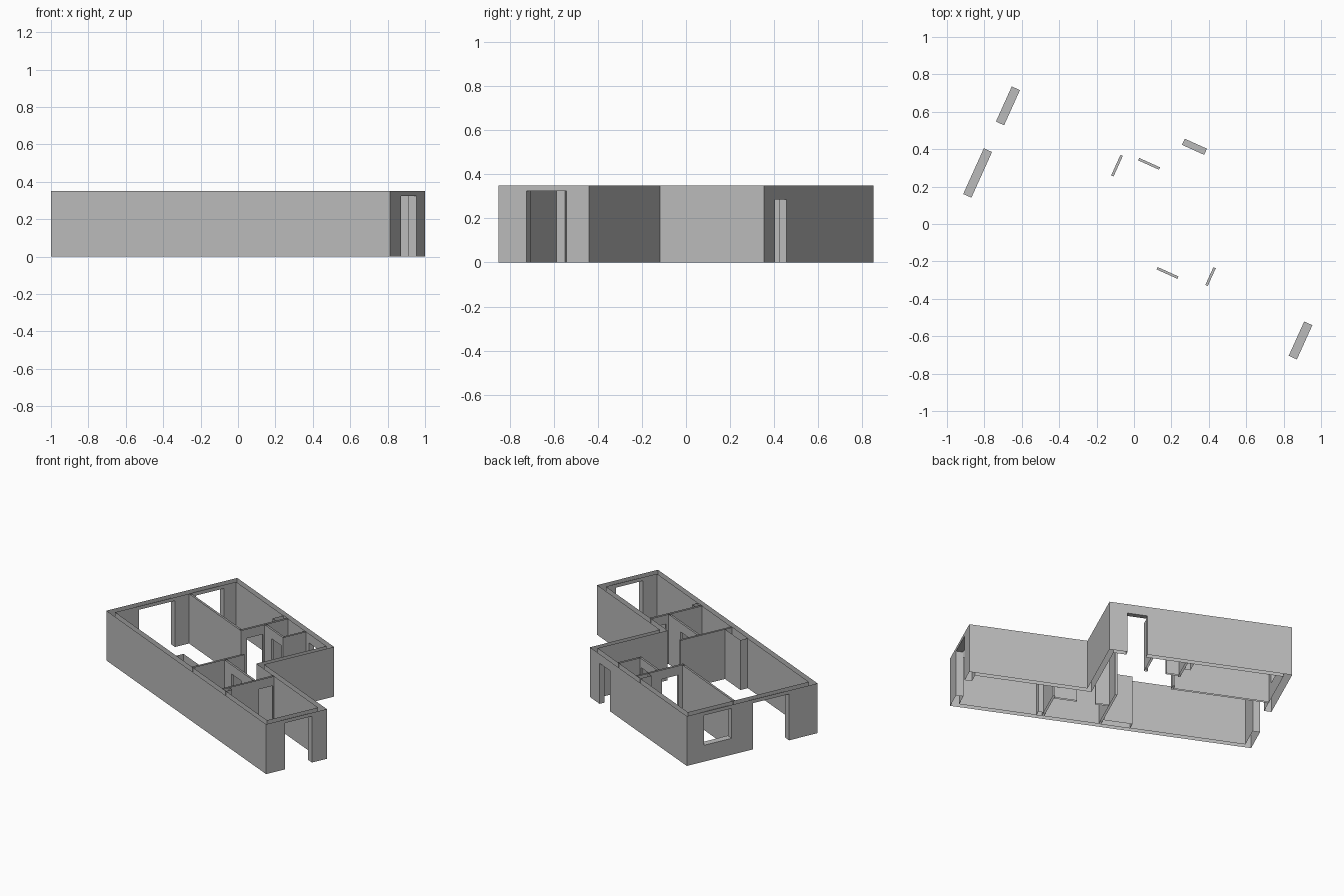
import bpy, bmesh, math
from mathutils import Matrix

cube = bpy.data.objects.get("Cube")
if cube:
    bpy.data.objects.remove(cube, do_unlink=True)

H = 0.35          # wall height
DOOR = 0.285      # inner door head
HEAD = 0.325      # window and gate head
LONG, WIDE = 1.99, 0.968
STEP_U, STEP_V = 1.208, 0.45
END, SIDE, THIN = 0.048, 0.036, 0.007   # end wall, side wall, half partition

# Plan is drawn square (u along, v across), then turned into place
PLACE = Matrix.Translation((-1, -0.032, 0)) @ Matrix.Rotation(math.radians(-24.3), 4, 'Z')

grey = bpy.data.materials.new("plaster_grey")
grey.use_nodes = True
grey.diffuse_color = (0.5, 0.5, 0.5, 1)
grey.node_tree.nodes["Principled BSDF"].inputs["Base Color"].default_value = (0.5, 0.5, 0.5, 1)


def prism(name, outline, z0=0.0, z1=H):
    """Closed solid raised from a plan outline."""
    bm = bmesh.new()
    base = bm.faces.new([bm.verts.new((u, v, z0)) for u, v in outline])
    top = bmesh.ops.extrude_face_region(bm, geom=[base])["geom"]
    verts = [g for g in top if isinstance(g, bmesh.types.BMVert)]
    bmesh.ops.translate(bm, verts=verts, vec=(0, 0, z1 - z0))
    bmesh.ops.recalc_face_normals(bm, faces=bm.faces)
    mesh = bpy.data.meshes.new(name)
    bm.to_mesh(mesh)
    bm.free()
    mesh.materials.append(grey)
    obj = bpy.data.objects.new(name, mesh)
    bpy.context.collection.objects.link(obj)
    return obj


def box(name, u0, u1, v0, v1, z0=0.0, z1=H):
    return prism(name, [(u0, v0), (u1, v0), (u1, v1), (u0, v1)], z0, z1)


def cut(obj, cutter):
    """Subtract the cutter from the solid and discard it."""
    cutter.hide_render = True
    mod = obj.modifiers.new("opening", 'BOOLEAN')
    mod.operation = 'DIFFERENCE'
    mod.solver = 'EXACT'
    mod.object = cutter
    bpy.context.view_layer.update()
    deps = bpy.context.evaluated_depsgraph_get()
    mesh = bpy.data.meshes.new_from_object(obj.evaluated_get(deps))
    obj.modifiers.clear()
    obj.data = mesh
    bpy.data.objects.remove(cutter, do_unlink=True)


def finish(obj):
    """Leave the wall open at top and bottom, then turn it into place."""
    bm = bmesh.new()
    bm.from_mesh(obj.data)
    caps = [f for f in bm.faces if abs(f.normal.z) > 0.9
            and all(v.co.z < 0.001 or v.co.z > H - 0.001 for v in f.verts)]
    bmesh.ops.delete(bm, geom=caps, context='FACES')
    bm.to_mesh(obj.data)
    bm.free()
    obj.matrix_world = PLACE


# Outer walls: stepped shell
outer = prism("outer_walls", [(0, 0), (LONG, 0), (LONG, STEP_V), (STEP_U, STEP_V),
                              (STEP_U, WIDE), (0, WIDE)])
cut(outer, prism("rooms", [(END, SIDE), (LONG - END, SIDE), (LONG - END, STEP_V - SIDE),
                           (STEP_U - SIDE, STEP_V - SIDE), (STEP_U - SIDE, WIDE - SIDE),
                           (END, WIDE - SIDE)], -0.1, H + 0.1))
# Outer openings: wide doorway, window, far doorway, entrance
for u0, u1, v0, v1, z0, z1 in (
        (-0.05, 0.08, 0.211, 0.479, -0.1, HEAD),
        (-0.05, 0.08, 0.636, 0.842, 0.115, HEAD),
        (LONG - 0.08, LONG + 0.05, 0.139, 0.34, -0.1, HEAD),
        (0.958, 1.088, WIDE - 0.08, WIDE + 0.05, -0.1, DOOR)):
    cut(outer, box("opening", u0, u1, v0, v1, z0, z1))
finish(outer)


def partition(name, axis, at, start, stop, door=None):
    """Thin inner wall running along one axis, with an optional doorway."""
    def piece(label, a, b, half, z0, z1):
        across = (at - half, at + half)
        spans = ((a, b) + across) if axis == 'u' else (across + (a, b))
        return box(label, *spans, z0, z1)
    wall = piece(name, start, stop, THIN, 0, H)
    if door:
        cut(wall, piece("doorway", door[0], door[1], 0.05, -0.1, DOOR))
    finish(wall)


partition("bedroom_side_wall", 'u', 0.59, 0.045, 0.68)
partition("bedroom_end_wall", 'v', 0.687, 0.583, 0.935, (0.627, 0.748))
partition("closet_front_wall", 'u', 0.767, 0.694, 0.922, (0.778, 0.90))
partition("closet_end_wall", 'v', 0.915, 0.774, 0.935)
partition("living_room_wall", 'v', 1.01, 0.033, 0.42)
partition("bathroom_front_wall", 'u', 0.276, 1.017, 1.38, (1.108, 1.23))
partition("rear_room_wall", 'v', 1.387, 0.033, 0.417, (0.301, 0.405))

# Service shafts against the walls
for name, spans in (("bedroom_shaft", (0.64, 0.68, 0.85, 0.935)),
                    ("living_room_shaft", (0.81, 1.003, 0.033, 0.09)),
                    ("rear_room_shaft", (1.394, 1.43, 0.033, 0.08))):
    finish(box(name, *spans))
